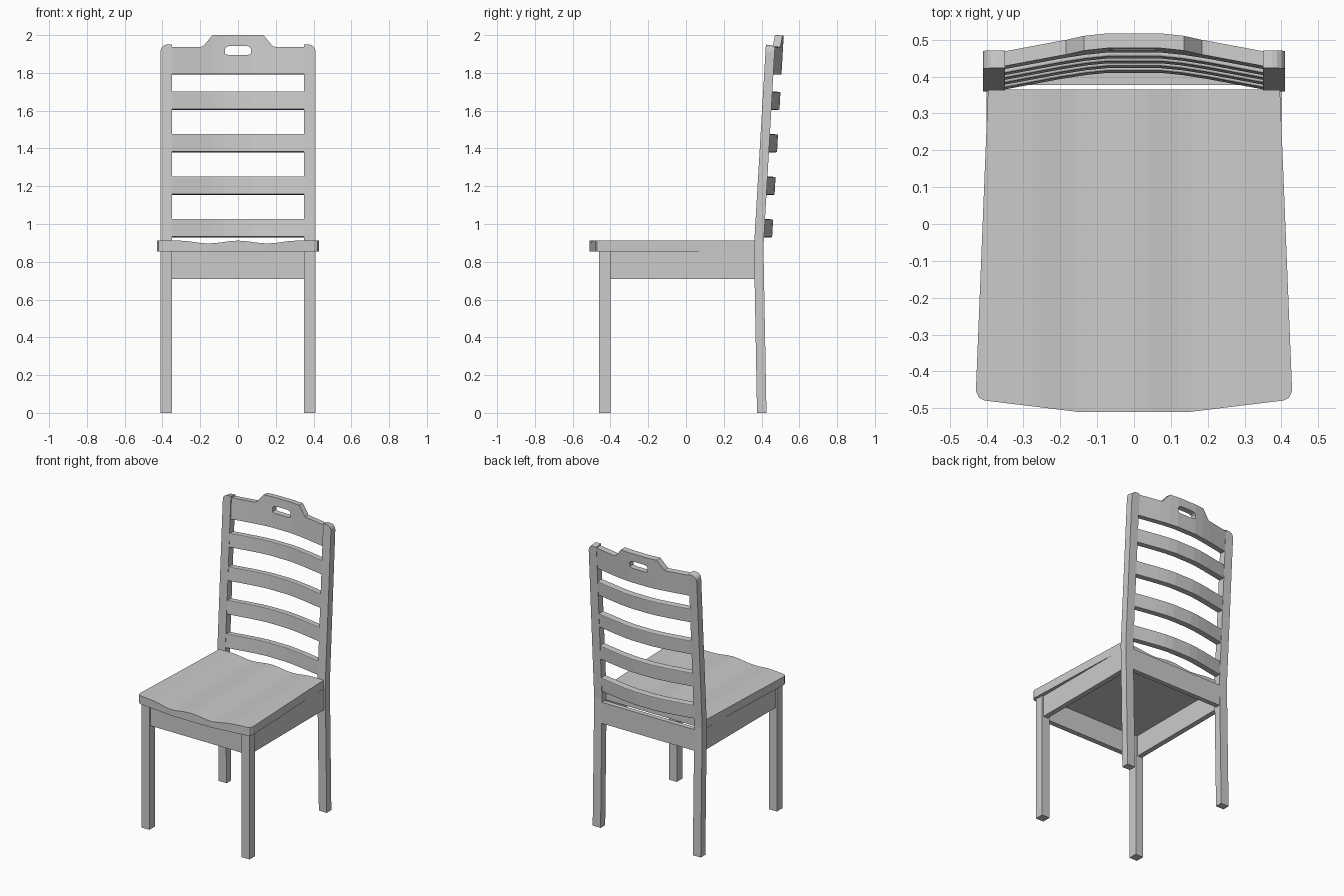
import bpy, bmesh, math
from mathutils import Vector

if "Cube" in bpy.data.objects:
    bpy.data.objects.remove(bpy.data.objects["Cube"])


def finish(name, bm):
    bmesh.ops.recalc_face_normals(bm, faces=bm.faces[:])
    me = bpy.data.meshes.new(name)
    bm.to_mesh(me)
    bm.free()
    ob = bpy.data.objects.new(name, me)
    bpy.context.collection.objects.link(ob)
    return ob


def prism(points, offset):
    """Closed solid from a flat outline pushed along an offset."""
    bm = bmesh.new()
    face = bm.faces.new([bm.verts.new(p) for p in points])
    out = bmesh.ops.extrude_face_region(bm, geom=[face])
    moved = [g for g in out["geom"] if isinstance(g, bmesh.types.BMVert)]
    bmesh.ops.translate(bm, verts=moved, vec=offset)
    return bm


def box(name, x0, x1, y0, y1, z0, z1):
    pts = [(x0, y0, z0), (x1, y0, z0), (x1, y1, z0), (x0, y1, z0)]
    return finish(name, prism(pts, (0, 0, z1 - z0)))


def post_back(z):
    return 0.41 + 0.0575 * (z - 0.88)


def bow(x):
    """Backward bow of the slats across the width."""
    pts = [(0, .043), (.07, .043), (.13, .037), (.2, .026), (.36, -.004)]
    x = abs(x)
    for (a, ya), (b, yb) in zip(pts, pts[1:]):
        if x <= b:
            return ya + (yb - ya) * (x - a) / (b - a)
    return pts[-1][1]


def bowed_board(name, sections, thick):
    """Loft (x, low z, high z) sections into a bowed, leaning board."""
    bm = bmesh.new()
    rings = []
    for x, z0, z1 in sections:
        ring = []
        for z, t in ((z0, thick), (z0, 0), (z1, 0), (z1, thick)):
            ring.append(bm.verts.new((x, post_back(z) + bow(x) - t, z - 0.06 * (thick - t))))
        rings.append(ring)
    for a, b in zip(rings, rings[1:]):
        for i in range(4):
            j = (i + 1) % 4
            bm.faces.new((a[i], a[j], b[j], b[i]))
    bm.faces.new(rings[0])
    bm.faces.new(rings[-1])
    return finish(name, bm)


# Seat: tapered outline with rounded front corners and a shaped top
half = [(0.15, -0.51), (0.405, -0.479), (0.42, -0.472), (0.429, -0.453), (0.396, 0.365)]
outline = half + [(-x, y) for x, y in reversed(half)]
bm = prism([(x, y, 0.855) for x, y in outline], (0, 0, 0.055))
for i in range(-8, 9):
    bmesh.ops.bisect_plane(bm, geom=bm.verts[:] + bm.edges[:] + bm.faces[:],
                           plane_co=(i * 0.04, 0, 0), plane_no=(1, 0, 0))
for v in bm.verts:
    if v.co.z > 0.9:
        v.co.z = 0.9045 + 0.0075 * math.cos(math.pi * min(abs(v.co.x), 0.31) / 0.155)
finish("seat", bm)

# Legs and side aprons, both sides
for s, side in ((1, "right"), (-1, "left")):
    lo, hi = sorted((s * 0.35, s * 0.41))
    box("front_leg_" + side, lo, hi, -0.46, -0.40, 0, 0.855)
    lo, hi = sorted((s * 0.365, s * 0.40))
    box("side_apron_" + side, lo, hi, -0.40, 0.37, 0.71, 0.855)

    # Back leg and post in one bent piece with a rounded outer top
    prof = [(0.376, 0), (0.426, 0), (0.41, 0.88), (0.471, 1.942), (0.423, 1.95), (0.36, 0.88)]
    bm = prism([(s * 0.35, y, z) for y, z in prof], (s * 0.06, 0, 0))
    top = [e for e in bm.edges
           if all(v.co.z > 1.9 and abs(v.co.x) > 0.4 for v in e.verts)]
    bmesh.ops.bevel(bm, geom=top, offset=0.035, segments=4, profile=0.5, affect='EDGES')
    finish("back_post_" + side, bm)

# Front and back aprons
box("front_apron", -0.35, 0.35, -0.45, -0.415, 0.71, 0.855)
box("back_apron", -0.35, 0.35, 0.377, 0.41, 0.71, 0.855)

# Four bowed slats
xs = [-.36, -.2, -.13, -.07, .07, .13, .2, .36]
for i in range(4):
    z = 0.932 + 0.225 * i
    slat = bowed_board("back_slat_%d" % (i + 1), [(x, z, z + 0.095) for x in xs], 0.046)
    bev = slat.modifiers.new("soft_edges", 'BEVEL')
    bev.width, bev.segments, bev.limit_method = 0.005, 2, 'ANGLE'
    bev.angle_limit = math.radians(60)

# Crest rail with a raised grip
crest_top = [(.36, 1.938), (.2, 1.938), (.185, 1.94), (.135, 2.0), (.07, 2.0)]
right = [(x, 1.795, z) for x, z in crest_top]
crest = bowed_board("crest_rail", [(-x, a, b) for x, a, b in right] + right[::-1], 0.04)

# Hand hole through the grip
hole = [(-.068, 1.9), (-.05, 1.894), (.05, 1.894), (.068, 1.9),
        (.068, 1.928), (.06, 1.938), (.042, 1.943), (-.042, 1.943), (-.06, 1.938), (-.068, 1.928)]
cutter = finish("hole_cutter", prism([(x, 0.35, z) for x, z in hole], (0, 0.3, 0)))
cutter.hide_render = True
cut = crest.modifiers.new("hand_hole", 'BOOLEAN')
cut.operation, cut.solver, cut.object = 'DIFFERENCE', 'EXACT', cutter
bpy.context.view_layer.objects.active = crest
bpy.ops.object.modifier_apply(modifier=cut.name)
bpy.data.objects.remove(cutter)
